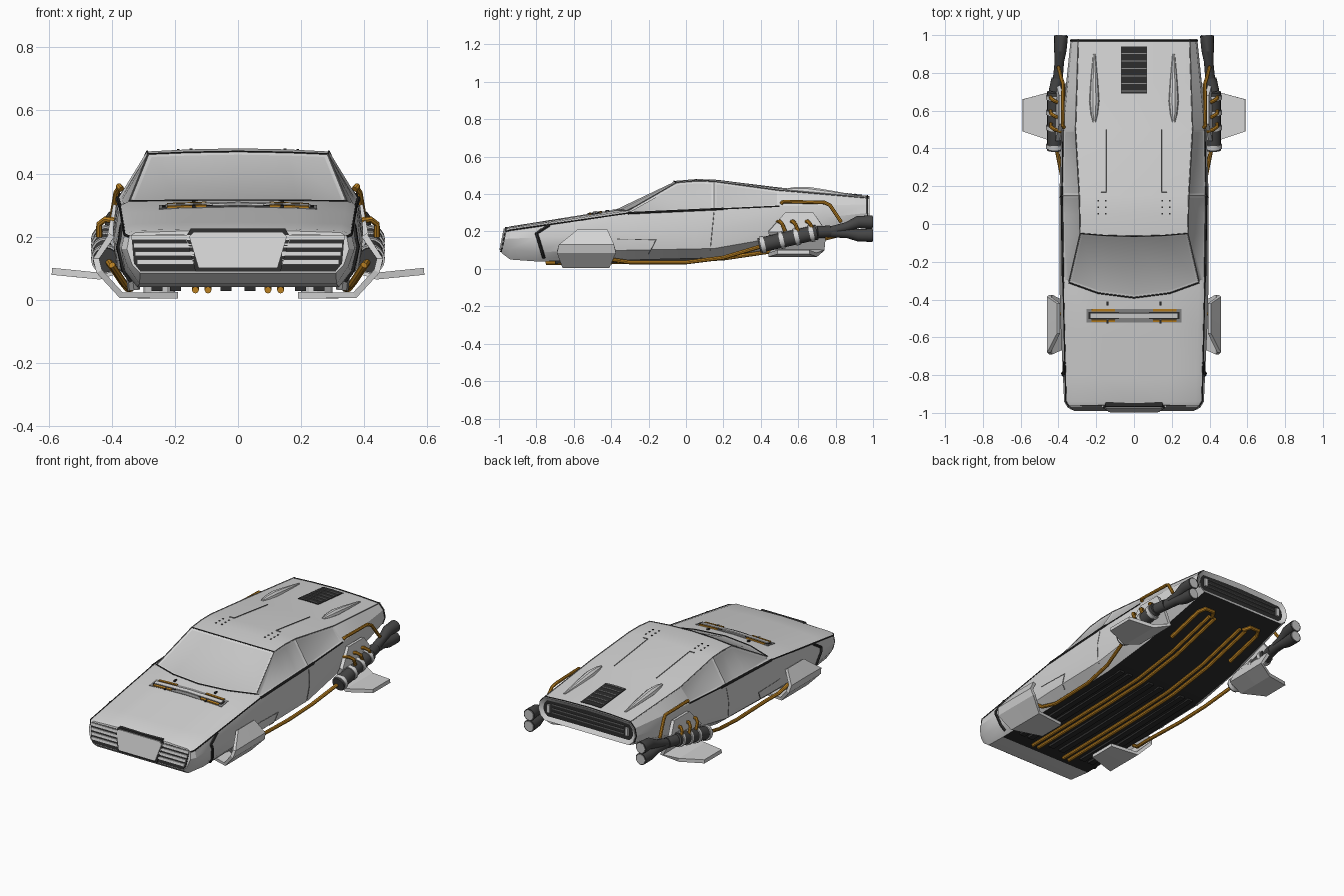
import bpy, bmesh, math
from mathutils import Vector
from mathutils.bvhtree import BVHTree

cube = bpy.data.objects.get("Cube")
if cube:
    bpy.data.objects.remove(cube)


def material(name, red, green, blue):
    mat = bpy.data.materials.new(name)
    mat.use_nodes = True
    mat.diffuse_color = (red, green, blue, 1)
    mat.node_tree.nodes["Principled BSDF"].inputs["Base Color"].default_value = (red, green, blue, 1)
    return mat


paint = material("light grey paint", .66, .66, .66)
glass = material("grey glass", .56, .56, .56)
black = material("near black", .025, .025, .025)
steel = material("dark steel", .06, .06, .06)
trim = material("mid grey trim", .25, .25, .25)
amber = material("amber pipe", .5, .22, .015)


def add_object(name, mesh, mats, mirror=False):
    obj = bpy.data.objects.new(name, mesh)
    bpy.context.collection.objects.link(obj)
    for mat in mats:
        mesh.materials.append(mat)
    if mirror:
        obj.modifiers.new("Mirror", 'MIRROR').use_mirror_merge = False
    return obj


def finish(name, bm, mats, mirror=False):
    bmesh.ops.recalc_face_normals(bm, faces=bm.faces)
    mesh = bpy.data.meshes.new(name)
    bm.to_mesh(mesh)
    bm.free()
    return add_object(name, mesh, mats, mirror)


def prism(name, lower, upper, mat, mirror=False):
    """Solid between two matching outlines."""
    bm = bmesh.new()
    a = [bm.verts.new(p) for p in lower]
    b = [bm.verts.new(p) for p in upper]
    bm.faces.new(a)
    bm.faces.new(b)
    for i in range(len(a)):
        j = (i + 1) % len(a)
        bm.faces.new((a[i], a[j], b[j], b[i]))
    return finish(name, bm, [mat], mirror)


def tube(name, points, radius, mat, sides=1):
    """Round mirrored pipe; a fourth coordinate scales the radius at that point."""
    curve = bpy.data.curves.new(name, 'CURVE')
    curve.dimensions = '3D'
    curve.bevel_depth = radius
    curve.bevel_resolution = sides
    curve.use_fill_caps = True
    spline = curve.splines.new('POLY')
    spline.points.add(len(points) - 1)
    for target, p in zip(spline.points, points):
        target.co = (p[0], p[1], p[2], 1)
        target.radius = p[3] if len(p) > 3 else 1
    temp = bpy.data.objects.new(name + " path", curve)
    bpy.context.collection.objects.link(temp)
    deps = bpy.context.evaluated_depsgraph_get()
    mesh = bpy.data.meshes.new_from_object(temp.evaluated_get(deps))
    bpy.data.objects.remove(temp)
    mesh.materials.clear()
    return add_object(name, mesh, [mat], True)


def along(keys, y):
    """Linear interpolation of (y, value) keys."""
    for (y0, v0), (y1, v1) in zip(keys, keys[1:]):
        if y <= y1:
            return v0 + (v1 - v0) * max(0, (y - y0) / (y1 - y0))
    return keys[-1][1]


# Rails that shape the hull, as (y, value)
sill_x = [(-.985, .31), (-.8, .32), (.3, .32), (.98, .29)]
sill_z = [(-.985, .085), (-.94, .05), (-.8, .04), (-.4, .045), (.2, .06), (.5, .11), (.98, .235)]
skirt_x = [(-.985, .335), (-.94, .35), (-.4, .382), (.4, .382), (.98, .32)]
skirt_z = [(-.985, .11), (-.8, .09), (.2, .11), (.5, .17), (.98, .26)]
side_x = [(-.985, .352), (-.94, .37), (-.4, .395), (.4, .395), (.98, .335)]
side_z = [(-.985, .16), (0, .2), (.5, .25), (.98, .3)]
belt_x = [(-.985, .345), (-.94, .36), (-.31, .375), (.4, .385), (.98, .325)]
belt_z = [(-.985, .2), (-.31, .298), (.5, .335), (.98, .345)]
edge_x = [(-.985, .325), (-.31, .345), (-.05, .285), (.15, .29), (.5, .31), (.98, .295)]
edge_z = [(-.985, .213), (-.31, .312), (-.05, .462), (.05, .47), (.15, .468), (.5, .42), (.98, .378)]
crown_z = [(-.985, .22), (-.31, .315), (-.05, .47), (.05, .48), (.15, .478), (.5, .435), (.98, .39)]
bow = [(-.985, 0), (-.31, -.08), (-.05, -.015), (.05, 0)]
lean = [(-.985, .2), (-.94, 0)]


def half_section(y):
    def at(keys):
        return along(keys, y)
    shoulder = at(edge_z) * .35 + at(crown_z) * .65
    points = [(0, y, at(sill_z)), (at(sill_x), y, at(sill_z)), (at(skirt_x), y, at(skirt_z)),
              (at(side_x), y, at(side_z)), (at(belt_x), y, at(belt_z)), (at(edge_x), y, at(edge_z)),
              (at(edge_x) * .55, y + at(bow) * .7, shoulder), (0, y + at(bow), at(crown_z))]
    return [(x, v + at(lean) * (z - .09), z) for x, v, z in points]


# Hull lofted through its sections
stations = [-.985, -.94, -.8, -.55, -.31, -.05, .05, .15, .5, .75, .98]
bm = bmesh.new()
rings = []
for y in stations:
    half = half_section(y)
    ring = half + [(-x, v, z) for x, v, z in half[-2:0:-1]]
    rings.append([bm.verts.new(p) for p in ring])
count = len(rings[0])
patches = {"windshield": [], "front": [], "rear": []}
for y, r0, r1 in zip(stations, rings, rings[1:]):
    for k in range(count):
        j = (k + 1) % count
        face = bm.faces.new((r0[k], r0[j], r1[j], r1[k]))
        band = min(k, count - 1 - k)
        face.material_index = 1 if band == 0 and y > -.9 else 0
        if band > 4 and y == -.31:
            patches["windshield"].append(face)
        elif band == 4 and -.31 <= y < .15:
            patches["front"].append(face)
        elif band == 4 and y == .15:
            patches["rear"].append(face)
bm.faces.new(rings[0])
tail = bm.faces.new(rings[-1])
bmesh.ops.recalc_face_normals(bm, faces=bm.faces)
skin = BVHTree.FromBMesh(bm)
for faces in patches.values():
    bmesh.ops.inset_region(bm, faces=faces, thickness=.013, depth=-.005, use_even_offset=True)
    for face in faces:
        face.material_index = 2
bmesh.ops.inset_individual(bm, faces=[tail], thickness=.024, depth=-.015)
tail.material_index = 1
finish("hull", bm, [paint, black, glass])


def cast(start, direction, lift):
    spot, normal, _, _ = skin.ray_cast(Vector(start), Vector(direction))
    return spot + normal * lift


def on_top(x, y, lift=0):
    return cast((x, y, 2), (0, 0, -1), lift)


def on_side(y, z, lift=0):
    return cast((2, y, z), (-1, 0, 0), lift)


def under(x, y, lift=0):
    return cast((x, y, -1), (0, 0, 1), lift)


def plate(name, outline, place, mat, lift=.003):
    """Thin mirrored panel laid on the hull."""
    prism(name, [place(u, v, -.004) for u, v in outline],
          [place(u, v, lift) for u, v in outline], mat, True)


def rect(x0, x1, y0, y1):
    return [(x0, y0), (x1, y0), (x1, y1), (x0, y1)]


def seam(name, path, place, mat=black, radius=.003):
    points = []
    for (u0, v0), (u1, v1) in zip(path, path[1:]):
        points += [place(u0 + (u1 - u0) * i / 8, v0 + (v1 - v0) * i / 8, .001) for i in range(9)]
    tube(name, points, radius, mat)


# Seams and dark trim lines
def rail_line(name, index, ys, radius, mat):
    tube(name, [half_section(y)[index] for y in ys], radius, mat)


rail_line("belt_line", 4, stations[:9], .004, black)
rail_line("door_trim", 4, [-.31, -.05, .2], .007, black)
rail_line("roof_edge_line", 5, stations[4:], .003, trim)
tube("windshield_base", half_section(-.31)[5:], .004, black)
tube("windshield_top", half_section(-.05)[5:], .003, black)
tube("tail_line", half_section(.97)[2:], .004, black)
seam("roof_seam", [(.145, .17), (.145, .5)], on_top, trim)
seam("roof_cross_seam", [(.145, .17), (.175, .17)], on_top, trim)
seam("door_seam", [(.15, .3), (.13, .1)], on_side, trim, .002)
seam("skirt_seam", [(-.37, .16), (-.16, .155), (-.2, .08)], on_side, trim, .002)
seam("bumper_band", [(-.73, .235), (-.8, .19), (-.79, .16), (-.76, .06)], on_side, black, .009)
for x in (.145, .185):
    for y in (.05, .085, .12):
        plate("roof_stud", rect(x, x + .008, y, y + .008), on_top, black)

# Hood vent
plate("hood_vent", rect(0, .25, -.52, -.45), on_top, trim)
for y in (-.518, -.462):
    plate("hood_pipe", rect(.1, .225, y, y + .012), on_top, amber, .008)
plate("hood_slot", rect(.08, .24, -.503, -.466), on_top, black, .005)
plate("hood_bar", rect(0, .23, -.497, -.472), on_top, paint, .009)
for y in (-.525, -.43):
    plate("hood_clip", rect(.135, .145, y, y + .02), on_top, black, .008)

# Rear deck grille and fairings
plate("deck_grille", rect(0, .07, .69, .94), on_top, black)
for i in range(6):
    y = .7 + i * .04
    plate("deck_grille_bar", rect(0, .065, y, y + .006), on_top, trim, .006)
fairing = [(.54, .3), (.58, .7), (.65, 1), (.75, .75), (.9, .25)]
tube("deck_fairing", [(*on_top(.21, y), r) for y, r in fairing], .027, paint, sides=3)


# Nose grille, bars and centre shield, leaning back with the nose
def facing(name, outline, y0, y1, mat, mirror=True, slant=.2):
    prism(name, [(x, y0 + slant * (z - .09), z) for x, z in outline],
          [(x, y1 + slant * (z - .09), z) for x, z in outline], mat, mirror)


facing("nose_grille", [(.13, .09), (.31, .09), (.33, .115), (.338, .205), (.17, .207)], -.98, -.988, black)
for i in range(4):
    z = .112 + i * .026
    outer = .32 + i * .006
    facing("nose_bar", rect(.14, outer, z, z + .015), -.98, -.994, paint)


def shield(grow):
    right = [(.125 + grow, .1 - grow), (.155 + grow, .2), (.14 + grow, .215 + grow)]
    return right + [(-x, z) for x, z in reversed(right)]


facing("shield_border", shield(.01), -.97, -.994, black, False)
facing("nose_shield", shield(0), -.97, -1, paint, False)

# Tail grille
for z in (.285, .31, .335):
    facing("tail_bar", rect(0, .25, z, z + .006), .96, .974, trim, slant=0)
facing("tail_lamp", rect(.26, .28, .285, .335), .96, .976, paint, slant=0)


# Folded shells: front skid pods and rear wings, rows are (x, z, y start, y end)
def shell(name, rows, thickness):
    bm = bmesh.new()
    edges = [[bm.verts.new((x, y0 + (y1 - y0) * t, z)) for t in (0, .5, 1)] for x, z, y0, y1 in rows]
    for a, b in zip(edges, edges[1:]):
        for i in range(2):
            bm.faces.new((a[i], a[i + 1], b[i + 1], b[i]))
    obj = finish(name, bm, [paint], True)
    solid = obj.modifiers.new("Solidify", 'SOLIDIFY')
    solid.thickness = thickness
    solid.offset = 0


shell("front_pod", [(.4, .205, -.58, -.42), (.45, .13, -.68, -.385), (.44, .09, -.69, -.375),
                    (.37, .014, -.66, -.41), (.19, .014, -.6, -.43)], .02)
shell("rear_wing", [(.385, .3, .53, .68), (.405, .2, .44, .75), (.35, .1, .46, .74),
                    (.44, .075, .44, .7), (.59, .09, .49, .66)], .022)
tube("mount", [(.25, -.52, .02), (.25, -.52, .07)], .05, paint, sides=4)
tube("strut", [(.33, -.52, .03), (.34, -.52, .12)], .02, trim, sides=2)


# Engines: ribbed barrel with two stacked nozzles
def barrel(y):
    return (.42, y, .125 + (y - .39) * .23)


tube("engine_barrel", [barrel(y) for y in (.39, .55, .7)], .04, steel, sides=6)
tube("engine_neck", [barrel(.7), (.405, .77, .2)], .032, steel, sides=6)
for y in (.4, .5, .58, .66):
    tube("engine_ring", [barrel(y), barrel(y + .022)], .046, paint, sides=6)
for z in (.25, .18):
    path = [(.405, .75, .195, .8), (.395, .86, (z + .2) / 2, .75), (.39, .92, z, 1), (.386, .997, z, 1.1)]
    tube("nozzle", path, .033, steel, sides=6)
    tube("nozzle_mouth", [(.386, .99, z), (.386, 1, z)], .03, glass, sides=6)

# Amber piping
for y in (.53, .6, .68):
    tube("engine_hook", [(.385, y - .04, .25), (.42, y - .03, .255), (.44, y - .015, .24), (.44, y, .2)],
         .01, amber, sides=2)
tube("upper_pipe", [(.37, .51, .35), (.378, .52, .36), (.375, .74, .355), (.385, .77, .34), (.4, .83, .25)],
     .01, amber, sides=2)
tube("side_pipe", [(.4, -.48, .11), (.36, -.4, .05), (.34, -.3, .035), (.35, 0, .035), (.37, .2, .06), (.41, .4, .12)],
     .011, amber, sides=2)
for x in (.095, .135):
    tube("belly_pipe", [under(x, y, .01) for y in (-.75, -.6, -.4, -.1, .2, .5, .7, .84)], .011, amber, sides=2)
tube("belly_loop", [under(x, y, .01) for x, y in ((.115, .84), (.14, .88), (.2, .88), (.22, .84), (.22, .6))],
     .012, amber, sides=2)
for x in (.02, .18, .24):
    plate("belly_rib", rect(x, x + .035, -.7, -.4), under, black, .014)
    plate("belly_rib_rear", rect(x, x + .035, -.4, .2), under, black, .014)

# Smooth shading with sharp creases, folded shells stay flat
bpy.ops.object.select_all(action='DESELECT')
for obj in bpy.context.scene.objects:
    if obj.type == 'MESH' and not obj.name.startswith(("front_pod", "rear_wing")):
        obj.select_set(True)
        bpy.context.view_layer.objects.active = obj
bpy.ops.object.shade_smooth_by_angle(angle=math.radians(25))
